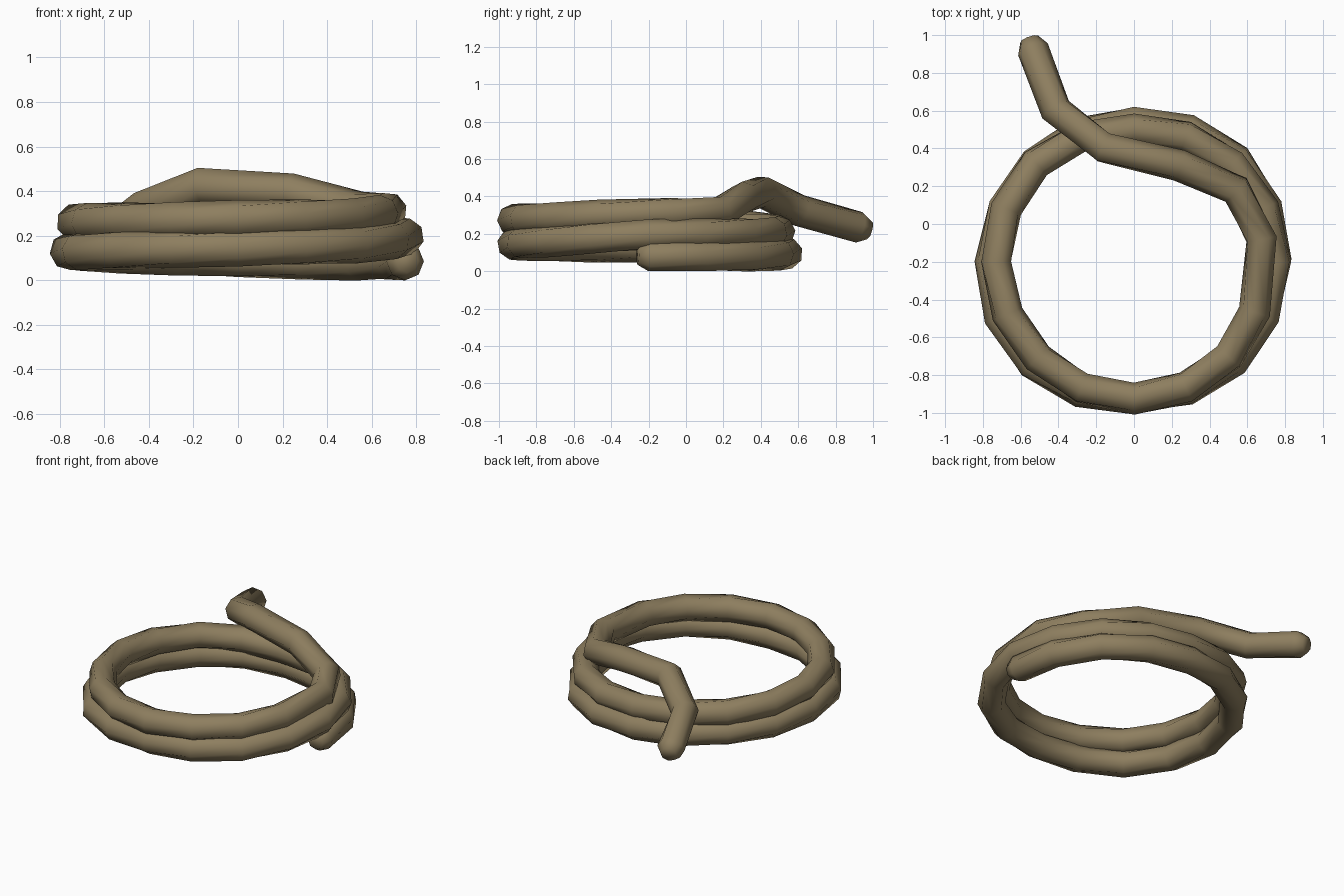
import bpy, bmesh, math
from mathutils import Vector

if "Cube" in bpy.data.objects:
    bpy.data.objects.remove(bpy.data.objects["Cube"])

SIDES, RADIUS, STEPS = 8, 0.085, 16      # tube sides, tube radius, segments per turn
CENTRE_Y = -0.2

# Coil keys: turn angle (deg), coil radius, height
KEYS = [(0, 0.75, 0.085), (40, 0.77, 0.08), (90, 0.74, 0.095), (135, 0.74, 0.115),
        (180, 0.76, 0.13), (215, 0.775, 0.13), (240, 0.75, 0.14), (270, 0.725, 0.145),
        (315, 0.745, 0.16), (360, 0.75, 0.195), (400, 0.735, 0.2), (450, 0.7, 0.21),
        (495, 0.735, 0.24), (540, 0.73, 0.26), (585, 0.72, 0.265), (630, 0.725, 0.275),
        (675, 0.71, 0.285), (710, 0.68, 0.305)]


def coil_point(deg):
    for (a0, r0, z0), (a1, r1, z1) in zip(KEYS, KEYS[1:]):
        if deg <= a1:
            break
    t = (deg - a0) / (a1 - a0)
    r, z = r0 + (r1 - r0) * t, z0 + (z1 - z0) * t
    a = math.radians(deg)
    return Vector((r * math.cos(a), CENTRE_Y + r * math.sin(a), z))


def tube(name, path, radius, twist):
    bm = bmesh.new()
    n = len(path)
    tang = []
    for i in range(n):
        a = (path[i] - path[i - 1]).normalized() if i else Vector()
        b = (path[i + 1] - path[i]).normalized() if i < n - 1 else Vector()
        tang.append((a + b).normalized())
    # Sections: position, direction, scale, twist; small extra rings round the ends
    secs = [(p, t, 1.0, i * twist) for i, (p, t) in enumerate(zip(path, tang))]
    secs.insert(0, (path[0] - tang[0] * radius * 0.7, tang[0], 0.6, 0))
    secs.append((path[-1] + tang[-1] * radius * 0.7, tang[-1], 0.6, (n - 1) * twist))
    rings = []
    for p, t, s, w in secs:
        u = t.cross(Vector((0, 0, 1))).normalized()
        v = u.cross(t)
        rings.append([bm.verts.new(p + radius * s * (
            u * math.cos(w + k * math.tau / SIDES) + v * math.sin(w + k * math.tau / SIDES)))
            for k in range(SIDES)])
    for r0, r1 in zip(rings, rings[1:]):
        for k in range(SIDES):
            j = (k + 1) % SIDES
            bm.faces.new((r0[k], r0[j], r1[j], r1[k]))
    bm.faces.new(rings[0])
    bm.faces.new(rings[-1])
    bmesh.ops.recalc_face_normals(bm, faces=bm.faces)
    mesh = bpy.data.meshes.new(name)
    bm.to_mesh(mesh)
    bm.free()
    for f in mesh.polygons:
        f.use_smooth = True
    obj = bpy.data.objects.new(name, mesh)
    bpy.context.collection.objects.link(obj)
    return obj


# Two stacked turns, then the loose end crossing over the top
step = 360 / STEPS
path = [coil_point(step * i) for i in range(int(700 / step) + 1)]
path += [Vector(p) for p in ((0.675, -0.08, 0.31), (0.54, 0.18, 0.315), (0.24, 0.31, 0.395),
                             (-0.16, 0.405, 0.425), (-0.415, 0.605, 0.325), (-0.535, 0.925, 0.235))]
rope = tube("rope_coil", path, RADIUS, math.radians(16))

mat = bpy.data.materials.new("rope_brown")
mat.diffuse_color = (0.27, 0.21, 0.115, 1)
mat.use_nodes = True
mat.node_tree.nodes["Principled BSDF"].inputs["Base Color"].default_value = mat.diffuse_color
rope.data.materials.append(mat)
